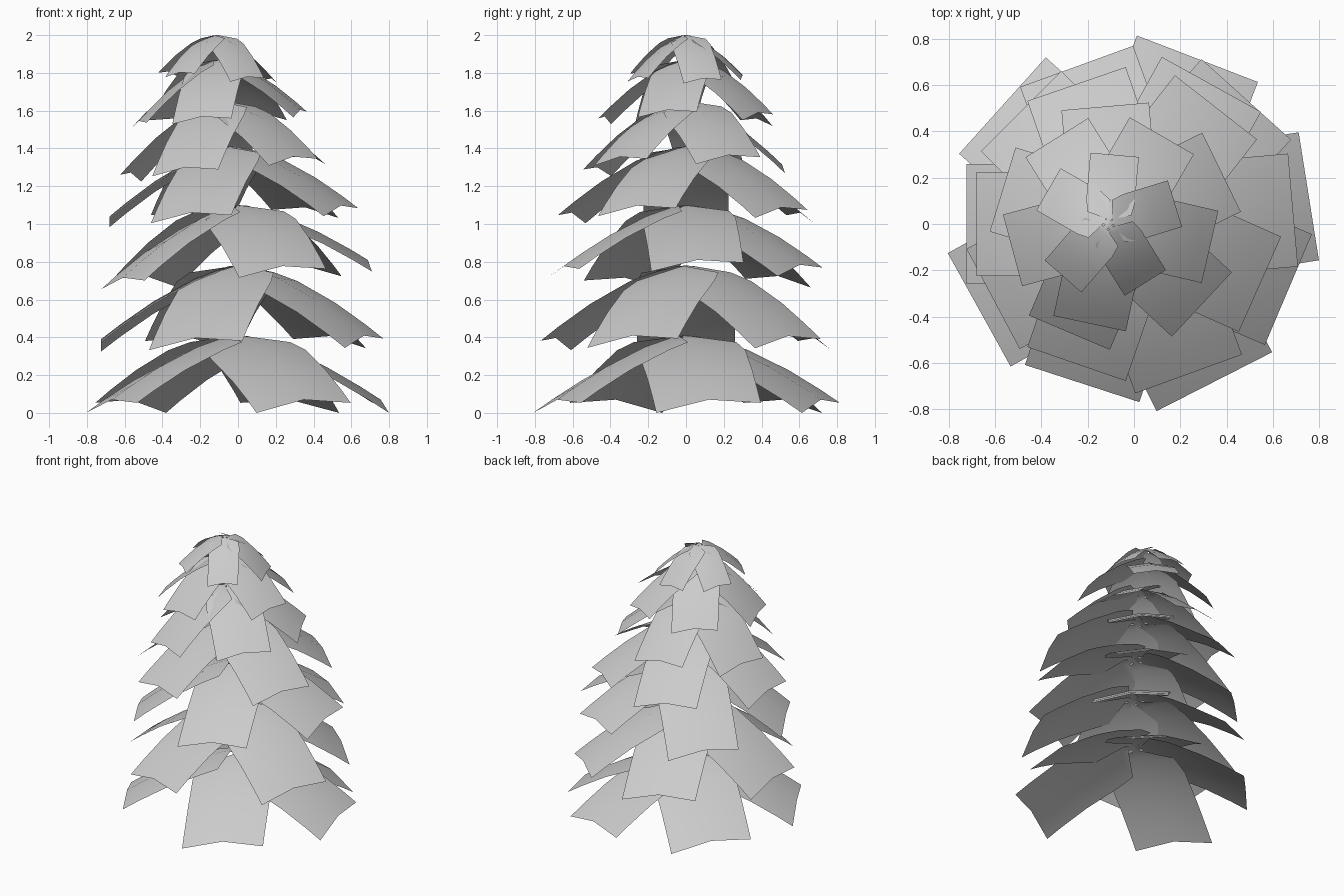
import bpy
import bmesh
from math import sin, cos, radians

if "Cube" in bpy.data.objects:
    bpy.data.objects.remove(bpy.data.objects["Cube"], do_unlink=True)

# Single foliage colour
GREY = (0.6, 0.6, 0.6, 1.0)
foliage = bpy.data.materials.new("foliage_grey")
foliage.use_nodes = True
foliage.diffuse_color = GREY
shader = foliage.node_tree.nodes["Principled BSDF"]
shader.inputs["Base Color"].default_value = GREY
shader.inputs["Roughness"].default_value = 0.9

# Bough profile: fraction along, width fraction, droop fraction
PROFILE = [(0, 0.08, 0), (0.07, 0.1, 0.01), (0.15, 0.9, 0.06), (0.32, 1, 0.18),
           (0.62, 1, 0.49), (0.86, 1, 0.8), (1, 1, 1)]

# Tiers: centre x, top z, tip z, lean, reach, width, bough directions
TIERS = [
    (0.0, 0.41, 0.07, 0.0, 0.765, 0.56, (9, 69, 138, 209, 297)),
    (0.0, 0.78, 0.40, 0.01, 0.725, 0.52, (337, 48, 110, 180, 252)),
    (0.0, 1.10, 0.76, 0.05, 0.69, 0.49, (5, 61, 135, 208, 290)),
    (-0.04, 1.41, 1.07, 0.03, 0.64, 0.45, (336, 52, 109, 180, 251)),
    (-0.08, 1.65, 1.32, 0.05, 0.51, 0.38, (317, 26, 95, 163, 247)),
    (-0.10, 1.87, 1.575, 0.03, 0.44, 0.32, (347, 60, 122, 195, 258)),
    (-0.11, 2.0, 1.79, -0.02, 0.30, 0.21, (17, 85, 150, 229, 302)),
]


def add_bough(bm, cx, top, tip, reach, width, angle):
    """One drooping sheet, folded at the midrib, its clockwise edge lower."""
    ca, sa = cos(radians(angle)), sin(radians(angle))
    rows = []
    for along, wide, droop in PROFILE:
        row = []
        for side, sag in ((-1, 0.125), (0, 0), (1, 0.03)):
            r, t = reach * along, side * wide * width / 2
            z = top + (tip - top) * droop - sag * wide * width
            row.append(bm.verts.new((cx + r * ca - t * sa, r * sa + t * ca, z)))
        rows.append(row)
    for a, b in zip(rows, rows[1:]):
        for i in range(2):
            bm.faces.new((a[i], b[i], b[i + 1], a[i + 1]))


# Stack the tiers, each leaning a little towards its right side
for number, (cx, top, tip, lean, reach, width, angles) in enumerate(TIERS, 1):
    bm = bmesh.new()
    for angle in angles:
        add_bough(bm, cx, top, tip + lean * cos(radians(angle)), reach, width, angle)
    mesh = bpy.data.meshes.new(f"bough_tier_{number}")
    bm.to_mesh(mesh)
    bm.free()
    mesh.materials.append(foliage)
    mesh.shade_smooth()
    tier = bpy.data.objects.new(f"bough_tier_{number}", mesh)
    bpy.context.collection.objects.link(tier)
